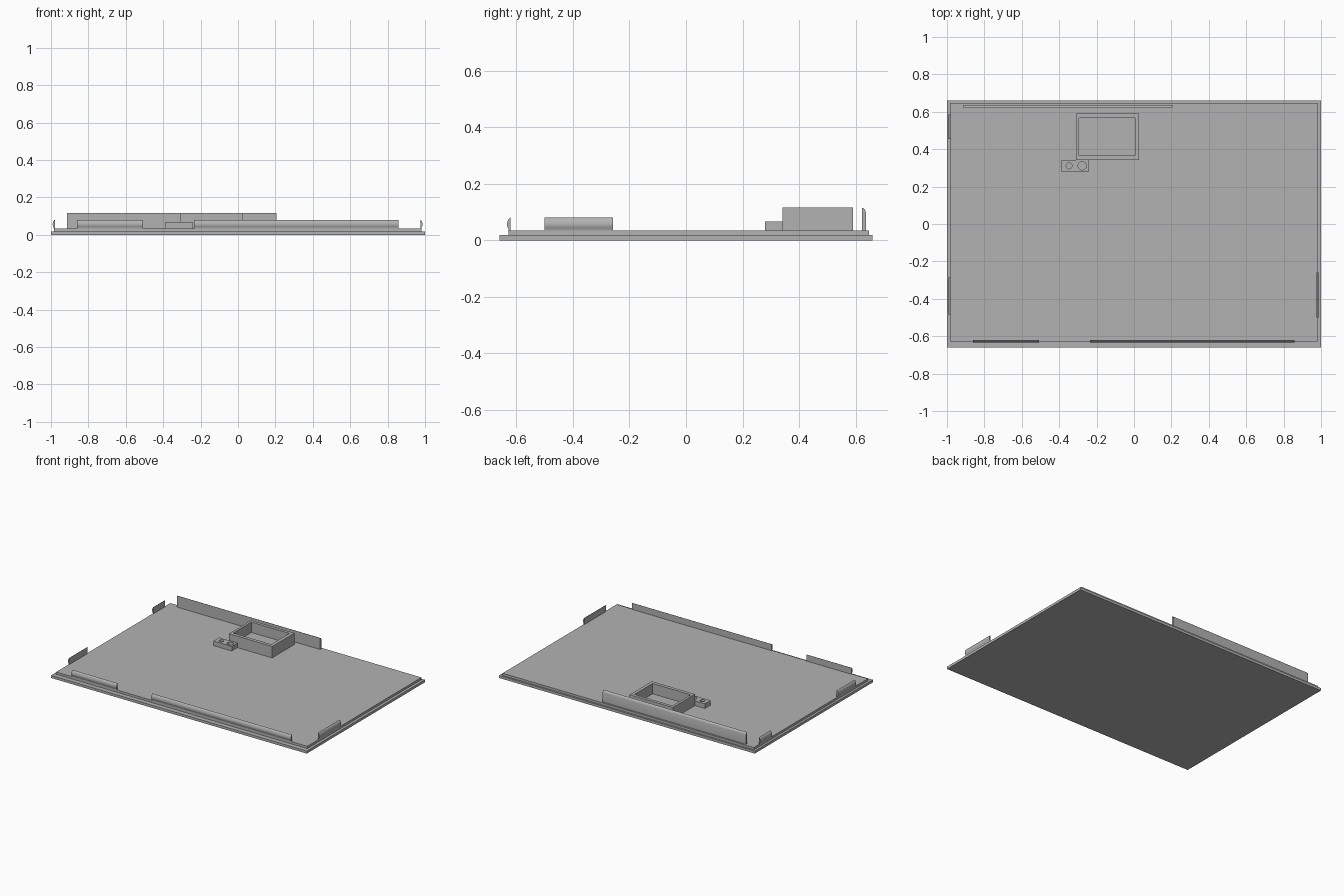
import bpy, bmesh
from mathutils import Matrix, Vector

cube = bpy.data.objects.get("Cube")
if cube:
    bpy.data.objects.remove(cube, do_unlink=True)

grey = bpy.data.materials.new("plain grey")
grey.use_nodes = True
GREY = (0.45, 0.45, 0.45, 1)
grey.diffuse_color = GREY
grey.node_tree.nodes["Principled BSDF"].inputs["Base Color"].default_value = GREY

FLOOR = 0.034  # top of the raised panel


def finish(name, bm):
    bmesh.ops.recalc_face_normals(bm, faces=bm.faces)
    mesh = bpy.data.meshes.new(name)
    bm.to_mesh(mesh)
    bm.free()
    mesh.materials.append(grey)
    obj = bpy.data.objects.new(name, mesh)
    bpy.context.collection.objects.link(obj)
    return obj


def box(name, x, y, z):
    bm = bmesh.new()
    lo, hi = Vector((x[0], y[0], z[0])), Vector((x[1], y[1], z[1]))
    size = Matrix.Diagonal((*(hi - lo), 1))
    bmesh.ops.create_cube(bm, size=1, matrix=Matrix.Translation((lo + hi) / 2) @ size)
    return finish(name, bm)


def cylinder(name, x, y, radius, z):
    bm = bmesh.new()
    bmesh.ops.create_cone(bm, cap_ends=True, segments=32, radius1=radius, radius2=radius,
                          depth=z[1] - z[0],
                          matrix=Matrix.Translation((x, y, (z[0] + z[1]) / 2)))
    return finish(name, bm)


def smooth(obj):
    bpy.ops.object.select_all(action="DESELECT")
    obj.select_set(True)
    bpy.context.view_layer.objects.active = obj
    bpy.ops.object.shade_smooth_by_angle(angle=0.6)


def cut(obj, cutter):
    bpy.context.view_layer.objects.active = obj
    mod = obj.modifiers.new("cut", "BOOLEAN")
    mod.operation, mod.solver, mod.object = "DIFFERENCE", "EXACT", cutter
    bpy.ops.object.modifier_apply(modifier=mod.name)
    bpy.data.objects.remove(cutter, do_unlink=True)


def rail(name, start, end, profile):
    """Extrude an (outward, z) profile from start to end; outward is right of travel."""
    a, b = Vector((*start, 0)), Vector((*end, 0))
    along = (b - a).normalized()
    out = Vector((along.y, -along.x, 0))
    bm = bmesh.new()
    ends = [[bm.verts.new(p + out * o + Vector((0, 0, z))) for o, z in profile]
            for p in (a, b)]
    for ring in ends:
        bm.faces.new(ring)
    n = len(profile)
    for i in range(n):
        j = (i + 1) % n
        bm.faces.new((ends[0][i], ends[0][j], ends[1][j], ends[1][i]))
    smooth(finish(name, bm))


# Stepped panel
box("base_plate", (-1, 1), (-0.66, 0.66), (0, 0.018))
box("raised_panel", (-0.984, 0.981), (-0.627, 0.648), (0.018, FLOOR))

# Snap clips with a rounded outer face, and the tall back lip
clip = [(0, FLOOR), (0.006, FLOOR), (0.007, 0.041), (0.011, 0.047), (0.012, 0.056),
        (0.011, 0.064), (0.008, 0.072), (0.004, 0.078), (0, 0.08)]
lip = [(0, FLOOR), (0.013, FLOOR), (0.013, 0.1), (0.01, 0.109), (0.005, 0.113), (0, 0.115)]
rail("front_clip_short", (-0.86, -0.621), (-0.507, -0.621), clip)
rail("front_clip_long", (-0.235, -0.621), (0.857, -0.621), clip)
rail("left_clip", (0.975, -0.5), (0.975, -0.258), clip)
rail("right_clip_back", (-0.979, 0.585), (-0.979, 0.455), clip)
rail("right_clip_front", (-0.979, -0.285), (-0.979, -0.485), clip)
rail("back_lip", (0.207, 0.623), (-0.915, 0.623), lip)

# Open tray with a small hole in its floor
tray = box("tray", (-0.31, 0.028), (0.342, 0.59), (FLOOR, 0.115))
cut(tray, box("tray_cutter", (-0.293, 0.005), (0.366, 0.568), (0.042, 0.2)))
cut(tray, cylinder("tray_hole_cutter", -0.033, 0.53, 0.014, (0.01, 0.06)))
smooth(tray)

# Small block with two round sockets
block = box("socket_block", (-0.388, -0.244), (0.279, 0.342), (FLOOR, 0.067))
for x, radius in ((-0.347, 0.016), (-0.277, 0.022)):
    cut(block, cylinder("socket_cutter", x, 0.311, radius, (0.01, 0.2)))
smooth(block)
